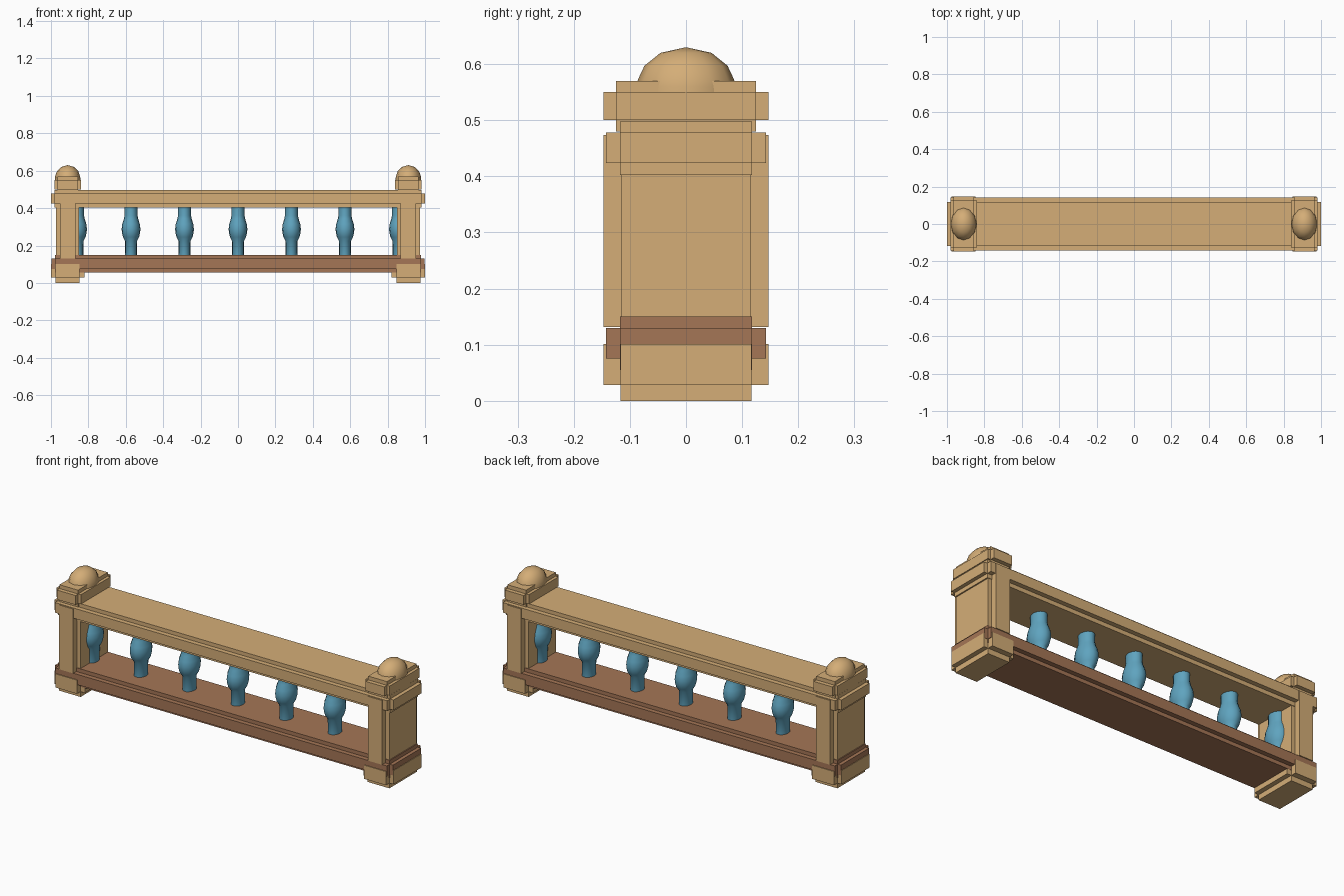
import bpy, bmesh, math
from mathutils import Matrix, Vector

cube = bpy.data.objects.get("Cube")
if cube:
    bpy.data.objects.remove(cube, do_unlink=True)


def material(name, rgb):
    m = bpy.data.materials.new(name)
    m.use_nodes = True
    m.diffuse_color = (*rgb, 1)
    m.node_tree.nodes["Principled BSDF"].inputs["Base Color"].default_value = (*rgb, 1)
    return m


TAN = material("tan_wood", (0.66, 0.42, 0.185))
BROWN = material("brown_wood", (0.376, 0.181, 0.093))
BLUE = material("blue_paint", (0.115, 0.37, 0.52))


def finish(bm, name, mat):
    bmesh.ops.recalc_face_normals(bm, faces=bm.faces)
    mesh = bpy.data.meshes.new(name)
    bm.to_mesh(mesh)
    bm.free()
    mesh.materials.append(mat)
    obj = bpy.data.objects.new(name, mesh)
    bpy.context.collection.objects.link(obj)
    return obj


def stepped_block(name, mat, cx, outer, inner, z_outer, z_inner):
    """Block with square-notched edges: one box pushed out along each axis."""
    bm = bmesh.new()
    for axis in range(3):
        hx = outer[0] if axis == 0 else inner[0]
        hy = outer[1] if axis == 1 else inner[1]
        lo, hi = z_outer if axis == 2 else z_inner
        bmesh.ops.create_cube(bm, size=1, matrix=(
            Matrix.Translation((cx, 0, (lo + hi) / 2))
            @ Matrix.Diagonal((2 * hx, 2 * hy, hi - lo, 1))))
    return finish(bm, name, mat)


def turned(name, mat, cx, profile, stretch, segments):
    """Spin a (radius, z) profile, stretched front to back, shaded smooth."""
    bm = bmesh.new()
    verts = [bm.verts.new((r, 0, z)) for r, z in profile]
    edges = [bm.edges.new(pair) for pair in zip(verts, verts[1:])]
    bmesh.ops.spin(bm, geom=verts + edges, cent=(0, 0, 0), axis=(0, 0, 1),
                   angle=math.tau, steps=segments, use_duplicate=False)
    bmesh.ops.remove_doubles(bm, verts=bm.verts, dist=0.0005)
    bmesh.ops.scale(bm, vec=Vector((1, stretch, 1)), verts=bm.verts)
    bmesh.ops.translate(bm, vec=Vector((cx, 0, 0)), verts=bm.verts)
    obj = finish(bm, name, mat)
    bpy.ops.object.select_all(action='DESELECT')
    obj.select_set(True)
    bpy.context.view_layer.objects.active = obj
    bpy.ops.object.shade_smooth_by_angle(angle=math.radians(50))
    return obj


# Long rails
stepped_block("bottom_rail", BROWN, 0, (0.997, 0.143), (0.978, 0.118),
              (0.055, 0.15), (0.075, 0.13))
stepped_block("top_rail", TAN, 0, (1.0, 0.143), (0.98, 0.118),
              (0.402, 0.498), (0.424, 0.478))

# End posts: base, shaft, cap and dome
DOME = [(0.069, 0.54), (0.068, 0.56), (0.066, 0.572), (0.057, 0.597),
        (0.035, 0.62), (0, 0.63)]
for side, cx in (("right", -0.911), ("left", 0.911)):
    stepped_block(side + "_post_base", TAN, cx, (0.089, 0.147), (0.064, 0.117),
                  (0, 0.128), (0.028, 0.101))
    stepped_block(side + "_post_shaft", TAN, cx, (0.062, 0.147), (0.041, 0.115),
                  (0.1, 0.49), (0.131, 0.474))
    stepped_block(side + "_post_cap", TAN, cx, (0.071, 0.147), (0.055, 0.125),
                  (0.48, 0.57), (0.5, 0.55))
    turned(side + "_post_dome", TAN, cx, DOME, 1.3, 12)

# Turned balusters, the end ones half sunk in the posts
BALUSTER = [(0.031, 0.14), (0.032, 0.225), (0.043, 0.245), (0.049, 0.27),
            (0.05, 0.29), (0.047, 0.315), (0.038, 0.343), (0.035, 0.36),
            (0.035, 0.41)]
for i in range(7):
    turned(f"baluster_{i + 1}", BLUE, (i - 3) * 0.286, BALUSTER, 1.3, 14)
